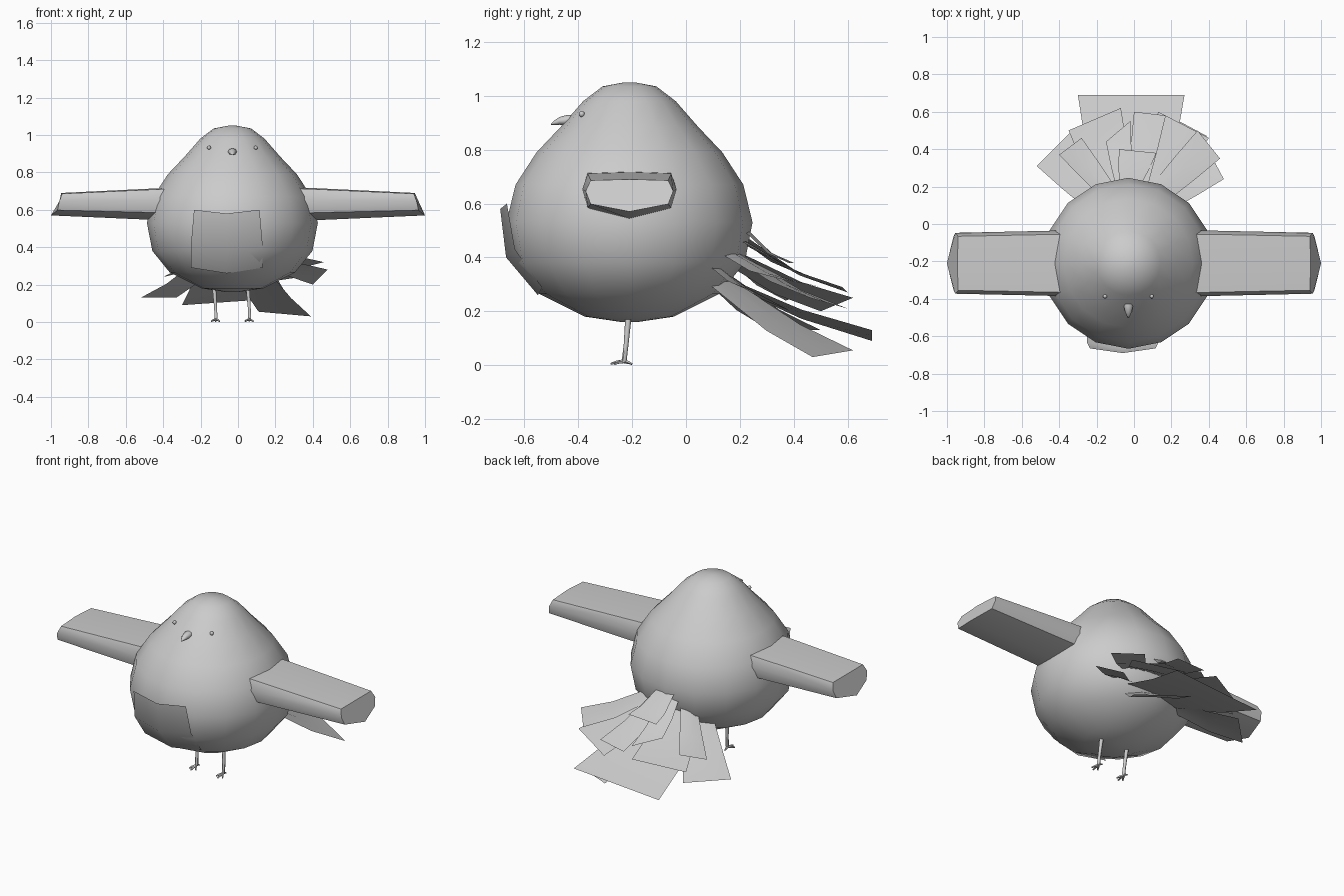
import bpy, bmesh, math
from mathutils import Vector

if "Cube" in bpy.data.objects:
    bpy.data.objects.remove(bpy.data.objects["Cube"])


def make(name, verts, faces, angle=None):
    me = bpy.data.meshes.new(name)
    me.from_pydata([tuple(v) for v in verts], [], faces)
    bm = bmesh.new()
    bm.from_mesh(me)
    bmesh.ops.recalc_face_normals(bm, faces=bm.faces)
    bm.to_mesh(me)
    bm.free()
    ob = bpy.data.objects.new(name, me)
    bpy.context.collection.objects.link(ob)
    if angle:
        bpy.ops.object.select_all(action='DESELECT')
        ob.select_set(True)
        bpy.context.view_layer.objects.active = ob
        bpy.ops.object.shade_smooth_by_angle(angle=math.radians(angle))
    return ob


def loft(name, rings, angle=None):
    """Skin between closed rings of equal point count, capped at both ends."""
    n = len(rings[0])
    verts = [p for r in rings for p in r]
    faces = [(k * n + i, k * n + (i + 1) % n, (k + 1) * n + (i + 1) % n, (k + 1) * n + i)
             for k in range(len(rings) - 1) for i in range(n)]
    faces += [tuple(range(n)), tuple(range(len(verts) - n, len(verts)))]
    return make(name, verts, faces, angle)


def tube(name, path, radii, n=6):
    """Round tube along a path of points."""
    path = [Vector(p) for p in path]
    rings = []
    for i, p in enumerate(path):
        d = (path[min(i + 1, len(path) - 1)] - path[max(i - 1, 0)]).normalized()
        u = d.cross(Vector((1, 0, 0)) if abs(d.x) < 0.8 else Vector((0, 0, 1))).normalized()
        w = d.cross(u)
        rings.append([p + radii[i] * (u * math.cos(t) + w * math.sin(t))
                      for t in (2 * math.pi * k / n for k in range(n))])
    return loft(name, rings, 60)


CX, CY = -0.03, -0.21

# body: pear-shaped lathe
profile = [(0.16, 0.03), (0.18, 0.165), (0.265, 0.335), (0.38, 0.428), (0.53, 0.457),
           (0.67, 0.423), (0.79, 0.345), (0.885, 0.255), (0.98, 0.172), (1.035, 0.1), (1.05, 0.02)]
loft("body", [[(CX + r * math.cos(math.pi * k / 8), CY + r * math.sin(math.pi * k / 8), z)
               for k in range(16)] for z, r in profile], 60)

# wings: flat-topped section with a bowed underside and a pointed slanted tip
section = [(-0.155, 0.70), (0.0, 0.705), (0.155, 0.70), (0.175, 0.65),
           (0.155, 0.59), (0.0, 0.555), (-0.155, 0.59), (-0.175, 0.65)]
tip_x = [0.94, 0.945, 0.94, 0.955, 0.965, 1.0, 0.965, 0.955]
for side, label in ((1, "left"), (-1, "right")):
    root = [(side * 0.25, CY + y, 0.63 + (z - 0.63) * 1.22) for y, z in section]
    mid = [(side * 0.4, CY + y, 0.63 + (z - 0.63) * 1.15) for y, z in section]
    tip = [(side * x, CY + y * 0.93, 0.63 + (z - 0.63) * 0.8) for (y, z), x in zip(section, tip_x)]
    loft(label + "_wing", [root, mid, tip], 50)

# belly patch: thin curved panel
rows = [(0.60, 0.58, -0.665, -0.69, 0.175), (0.43, 0.40, -0.635, -0.668, 0.19),
        (0.29, 0.26, -0.535, -0.55, 0.19)]
verts = []
for zs, zm, ys, ym, w in rows:
    verts += [(CX - 0.03 - w, ys, zs), (CX - 0.03, ym, zm), (CX - 0.03 + w, ys, zs)]
patch = make("belly_patch", verts, [(r * 3 + c, r * 3 + c + 1, r * 3 + c + 4, r * 3 + c + 3)
                                    for r in range(2) for c in range(2)], 50)

# eyes
for x, label in ((-0.155, "right"), (0.095, "left")):
    bpy.ops.mesh.primitive_uv_sphere_add(segments=10, ring_count=6, radius=0.011,
                                         location=(x, -0.387, 0.932))
    bpy.context.object.name = label + "_eye"
    bpy.ops.object.shade_smooth()

# beak: tapered drop pointing forward
beak = [(-0.40, 0.91, 0.021), (-0.44, 0.91, 0.024), (-0.47, 0.907, 0.018),
        (-0.49, 0.9, 0.01), (-0.502, 0.894, 0.003)]
loft("beak", [[(CX + r * math.cos(t), y, z + 0.8 * r * math.sin(t))
               for t in (math.pi * k / 4 for k in range(8))] for y, z, r in beak], 60)

# legs and toes
for x, label in ((-0.12, "right"), (0.06, "left")):
    tube(label + "_leg", [(x - 0.008, -0.213, 0.19), (x, -0.222, 0.08), (x + 0.003, -0.23, 0.012)],
         [0.012, 0.009, 0.009])
    for i, (dx, dy) in enumerate([(-0.022, -0.035), (0, -0.05), (0.022, -0.035), (0, 0.03)]):
        tube(f"{label}_toe_{i}", [(x, -0.23, 0.014), (x + dx * .6, -0.23 + dy * .6, 0.01),
                                  (x + dx, -0.23 + dy, 0.004)], [0.008, 0.006, 0.004], 5)

# tail feathers: root centre, left tip corner, right tip corner
feathers = [
    ((-.02, .11, .33), (-.30, .69, .09), (.27, .69, .13)),
    ((.06, .14, .30), (.11, .62, .055), (.39, .47, .03)),
    ((-.15, .10, .34), (-.52, .31, .13), (-.33, .50, .13)),
    ((-.10, .17, .40), (-.35, .50, .20), (-.07, .62, .25)),
    ((.08, .17, .42), (.13, .60, .21), (.40, .46, .25)),
    ((.14, .10, .37), (.40, .39, .20), (.48, .24, .28)),
    ((-.02, .22, .50), (-.08, .40, .38), (.12, .38, .38)),
    ((-.05, .20, .48), (-.15, .44, .33), (-.02, .55, .29)),
    ((.02, .20, .46), (.0, .60, .27), (.17, .58, .29)),
    ((-.13, .16, .42), (-.40, .37, .24), (-.28, .46, .27)),
    ((.12, .15, .42), (.34, .50, .29), (.46, .35, .32)),
]
for i, (root, a, b) in enumerate(feathers):
    root, a, b = Vector(root), Vector(a), Vector(b)
    centre, half = (a + b) / 2, (b - a) / 2
    verts = []
    for t, w, lift in ((0, 0.6, 0), (0.55, 0.85, -0.02), (1, 1, 0)):
        p = root.lerp(centre, t) + Vector((0, 0, lift))
        verts += [p - half * w, p + Vector((0, 0, 0.012 * (1 - t))), p + half * w]
    make(f"tail_feather_{i}", verts, [(r * 3 + c, r * 3 + c + 1, r * 3 + c + 4, r * 3 + c + 3)
                                      for r in range(2) for c in range(2)], 40)
